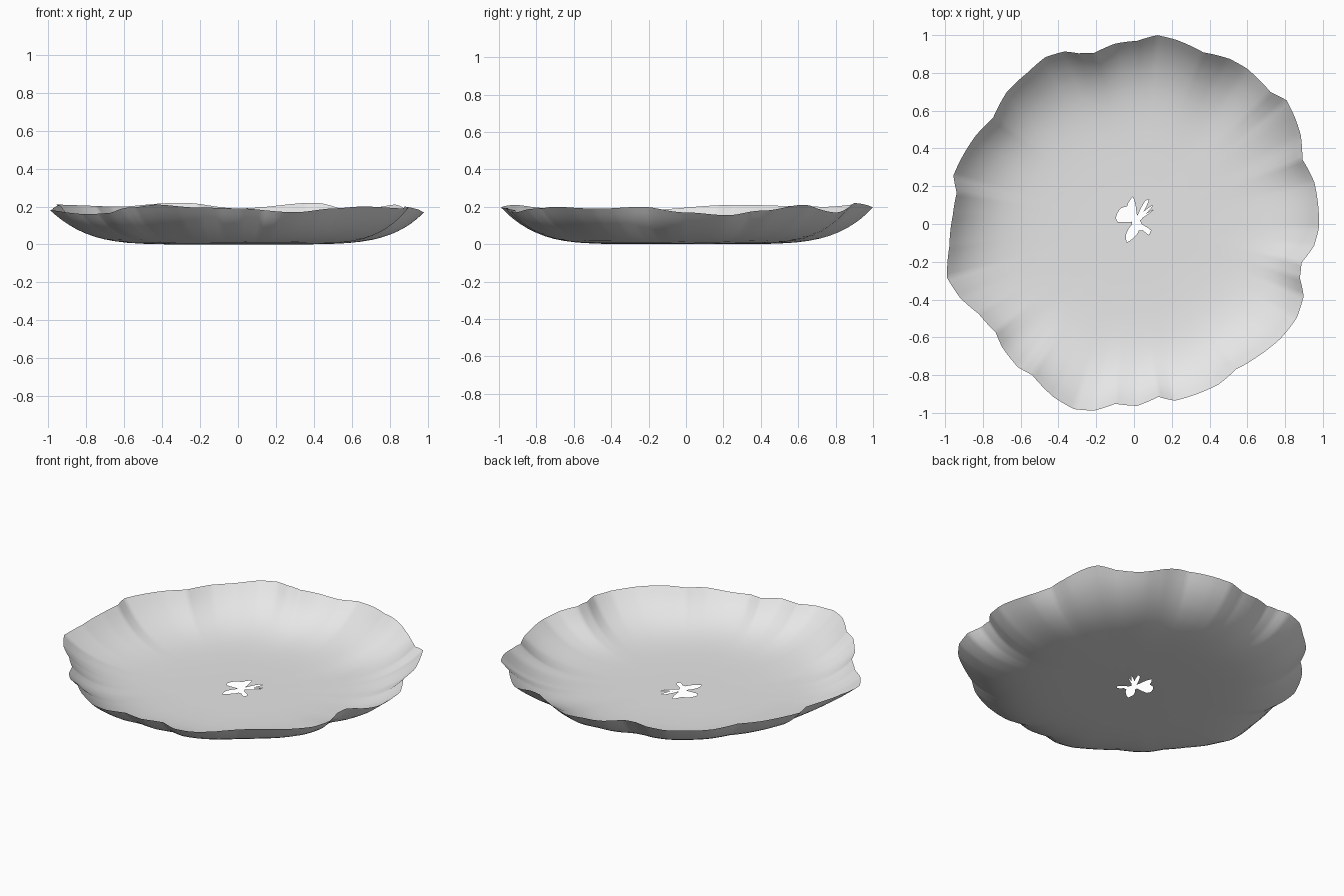
import bpy
import bmesh
import math

cube = bpy.data.objects.get("Cube")
if cube:
    bpy.data.objects.remove(cube, do_unlink=True)

SEGMENTS = 360
MEAN_RADIUS = 0.97

# Wavy rim outline: angle in degrees -> radius in hundredths
RIM_RADIUS = {
    -1: 98, 13: 98, 21: 95.5, 28: 100, 33: 102, 39: 104, 44: 100.5, 54: 101.7,
    60: 101, 68: 98, 77: 100, 83: 100.7, 89: 97, 96: 96, 103: 93, 108: 95,
    112: 98.5, 118: 100, 125: 98, 134: 97, 143: 93.4, 151: 96, 165: 99,
    170: 95.3, 177: 96, 187: 98.5, 196: 103, 203: 100, 210: 95, 218: 93,
    223: 95.5, 231: 97.6, 236: 96.4, 245: 101, 252: 103, 258: 101, 264: 95.7,
    271: 96.3, 278: 92.4, 283: 96, 298: 96, 305: 94, 313: 96, 322: 98.5,
    330: 99.5, 337: 97.6, 342: 92.3, 347: 91, 353: 96,
}

# Rim height: angle in degrees -> height in hundredths
RIM_HEIGHT = {
    0: 17, 13: 15.5, 25: 18, 37: 21, 52: 17, 66: 22, 90: 19, 108: 22, 130: 20,
    165: 21, 196: 18, 212: 16, 224: 16.5, 234: 19.5, 245: 21, 258: 19.5,
    270: 19, 288: 17, 302: 19, 313: 20, 332: 19, 345: 20,
}

# Petal-shaped hole in the middle: angle in degrees -> radius in hundredths
HOLE_RADIUS = {
    10: 2, 28: 4, 33: 11, 36: 6, 43: 12.4, 51: 6, 59: 13.5, 65: 12, 72: 3,
    86: 4, 97: 13, 121: 9, 139: 10.5, 171: 10.7, 183: 9.5, 188: 2, 220: 2.5,
    234: 9, 247: 12.2, 263: 8.5, 288: 5, 308: 6, 313: 10, 329: 9.3, 335: 3,
}


def sample(keys, angle, smooth=False):
    """Interpolate a closed table of angle keys."""
    items = sorted(keys.items())
    items = [(items[-1][0] - 360, items[-1][1])] + items
    items.append((items[1][0] + 360, items[1][1]))
    for (a, va), (b, vb) in zip(items, items[1:]):
        if a <= angle <= b:
            t = (angle - a) / (b - a)
            if smooth:
                t = t * t * (3 - 2 * t)
            return (va + (vb - va) * t) / 100
    return items[0][1] / 100


def hole_point(angle):
    r, a = sample(HOLE_RADIUS, angle), math.radians(angle)
    return (0.01 + r * math.cos(a), 0.015 + r * math.sin(a), 0.0)


def dish_point(angle, s):
    """Point at fraction s of the way from the centre to the rim."""
    a = math.radians(angle)
    bulge = sample(RIM_RADIUS, angle) - MEAN_RADIUS
    r = s * (MEAN_RADIUS + bulge * s ** 3)
    z = sample(RIM_HEIGHT, angle, smooth=True) * s ** 6
    return (r * math.cos(a), r * math.sin(a), z)


# Dish sheet, ring by ring from the hole to the rim
bm = bmesh.new()
angles = [i * 360 / SEGMENTS for i in range(SEGMENTS)]
rings = [[bm.verts.new(hole_point(a)) for a in angles]]
for s in (0.2, 0.35, 0.5, 0.6, 0.67, 0.73, 0.78, 0.83, 0.87, 0.91, 0.94, 0.97, 1.0):
    rings.append([bm.verts.new(dish_point(a, s)) for a in angles])
for inner, outer in zip(rings, rings[1:]):
    for i in range(SEGMENTS):
        j = (i + 1) % SEGMENTS
        bm.faces.new((inner[i], outer[i], outer[j], inner[j])).smooth = True

mesh = bpy.data.meshes.new("wavy_dish")
bm.to_mesh(mesh)
bm.free()
dish = bpy.data.objects.new("wavy_dish", mesh)
bpy.context.collection.objects.link(dish)

# Plain light grey material
grey = bpy.data.materials.new("light_grey")
grey.use_nodes = True
colour = (0.8, 0.8, 0.8, 1.0)
grey.diffuse_color = colour
grey.node_tree.nodes["Principled BSDF"].inputs["Base Color"].default_value = colour
mesh.materials.append(grey)
